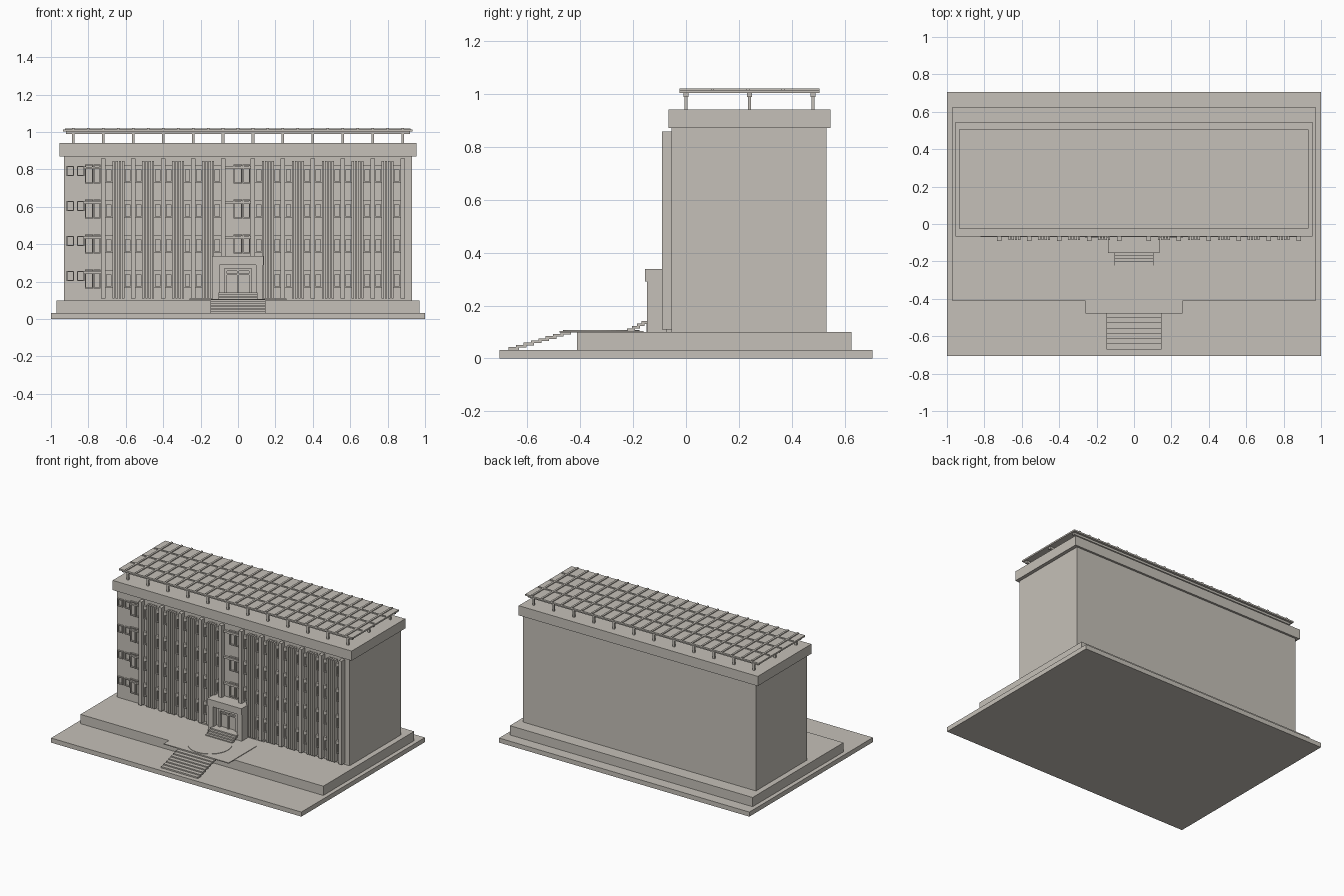
import bpy
import bmesh
from mathutils import Matrix, Vector

stone = bpy.data.materials.new("warm_grey_stone")
stone.diffuse_color = (0.56, 0.53, 0.48, 1)


def boxes(name, spans):
    """One object made of boxes given as (x0, x1, y0, y1, z0, z1)."""
    bm = bmesh.new()
    for x0, x1, y0, y1, z0, z1 in spans:
        centre = Vector(((x0 + x1) / 2, (y0 + y1) / 2, (z0 + z1) / 2))
        size = Matrix.Diagonal((x1 - x0, y1 - y0, z1 - z0, 1))
        bmesh.ops.create_cube(bm, size=1, matrix=Matrix.Translation(centre) @ size)
    mesh = bpy.data.meshes.new(name)
    bm.to_mesh(mesh)
    bm.free()
    mesh.materials.append(stone)
    obj = bpy.data.objects.new(name, mesh)
    bpy.context.collection.objects.link(obj)
    return obj


WALL = -0.055

# Ground, plinth and main block
boxes("ground_slab", [(-1, 1, -0.705, 0.705, 0, 0.033)])
boxes("plinth", [(-0.97, 0.97, -0.412, 0.625, 0.033, 0.1)])
boxes("main_block", [(-0.93, 0.93, WALL, 0.53, 0.1, 0.87)])
boxes("cornice", [(-0.955, 0.955, -0.067, 0.545, 0.87, 0.94)])

# Entrance terrace with a thin round inlay
boxes("terrace", [(-0.26, 0.26, -0.478, -0.16, 0.098, 0.104)])
bm = bmesh.new()
bmesh.ops.create_cone(bm, cap_ends=True, segments=48, radius1=0.145, radius2=0.145,
                      depth=0.004, matrix=Matrix.Translation((0, -0.32, 0.105)))
mesh = bpy.data.meshes.new("terrace_inlay")
bm.to_mesh(mesh)
bm.free()
mesh.materials.append(stone)
bpy.context.collection.objects.link(bpy.data.objects.new("terrace_inlay", mesh))

# Open flights of thin overlapping treads
boxes("lower_steps", [(-0.147, 0.147, -0.67 + 0.028 * i, -0.63 + 0.028 * i,
                       0.033 + 0.0083 * i, 0.043 + 0.0083 * i) for i in range(8)])
boxes("upper_steps", [(-0.105, 0.105, -0.222 + 0.018 * i, -0.192 + 0.018 * i,
                       0.104 + 0.009 * i, 0.114 + 0.009 * i) for i in range(4)])

# Entrance porch: cheeks, lintel, back wall and floor
boxes("porch", [
    (-0.138, -0.098, -0.148, WALL, 0.1, 0.29),
    (0.096, 0.134, -0.148, WALL, 0.1, 0.29),
    (-0.14, 0.136, -0.155, WALL, 0.29, 0.338),
    (-0.098, 0.096, -0.105, WALL, 0.1, 0.29),
    (-0.098, 0.096, -0.15, -0.105, 0.1, 0.14),
])
boxes("door_frame", [
    (-0.075, -0.06, -0.12, -0.105, 0.14, 0.27),
    (0.06, 0.075, -0.12, -0.105, 0.14, 0.27),
    (-0.075, 0.075, -0.12, -0.105, 0.258, 0.27),
    (-0.006, 0.006, -0.117, -0.105, 0.14, 0.258),
    (-0.06, 0.06, -0.115, -0.105, 0.235, 0.243),
])
boxes("entrance_kerbs", [(-0.26, -0.138, -0.075, WALL, 0.1, 0.11),
                         (0.134, 0.26, -0.075, WALL, 0.1, 0.11)])

# Tall piers and groups of four fins on the front
piers = [-0.72 + 0.16 * i for i in range(11)]
groups = [-0.64 + 0.16 * i for i in range(10) if i != 4]
pier_spans = []
for x in piers:
    foot = 0.33 if abs(x) < 0.1 else 0.11
    pier_spans.append((x - 0.012, x + 0.012, -0.09, WALL, foot, 0.858))
boxes("piers", pier_spans)
boxes("fins", [(x + d - 0.006, x + d + 0.006, -0.085, WALL, 0.11, 0.845)
               for x in groups for d in (-0.026, -0.0087, 0.0087, 0.026)])

# Windows: framed opening, mullion, head ledge and sill on each storey
small, frames, ledges = [], [], []


def window(x0, x1, z0, z1, out):
    t, y = 0.006, -0.066
    out += [(x0, x0 + t, y, WALL, z0, z1), (x1 - t, x1, y, WALL, z0, z1),
            (x0, x1, y, WALL, z1 - t, z1), (x0, x1, y, WALL, z0, z0 + t)]


for floor in range(4):
    z = 0.203 + 0.187 * floor
    window(-0.917, -0.877, z, z + 0.054, small)
    window(-0.862, -0.82, z, z + 0.054, small)
    window(-0.818, -0.775, z - 0.04, z + 0.063, frames)
    window(-0.773, -0.735, z - 0.04, z + 0.063, frames)
    ledges.append((-0.82, -0.732, -0.07, WALL, z + 0.04, z + 0.05))
    for x in groups:
        for side in (-1, 1):
            a, b = sorted((x + side * 0.032, x + side * 0.068))
            window(a, b, z - 0.035, z + 0.055, frames)
            ledges.append((a, b, -0.07, WALL, z + 0.035, z + 0.06))
    if floor:
        window(-0.024, 0.021, z - 0.04, z + 0.063, frames)
        window(0.025, 0.064, z - 0.04, z + 0.063, frames)
        ledges.append((-0.068, 0.068, -0.07, WALL, z + 0.04, z + 0.055))
boxes("small_windows", small)
boxes("window_frames", frames)
boxes("window_ledges", ledges)

# Roof canopy: posts, long beams, flat panel and raised grid of bars
rows = (0.0, 0.24, 0.48)
boxes("canopy_posts", [(-0.887 + 0.16 * i, -0.873 + 0.16 * i, y - 0.006, y + 0.006, 0.94, 0.99)
                       for i in range(12) for y in rows])
boxes("canopy_beams", [(-0.92, 0.92, y - 0.009, y + 0.009, 0.988, 1.003) for y in rows])
boxes("canopy_panel", [(-0.935, 0.932, -0.025, 0.505, 1.003, 1.014)])
boxes("canopy_cross_bars", [(-0.887 + 0.08 * i, -0.873 + 0.08 * i, -0.025, 0.505, 1.014, 1.02)
                            for i in range(23)])
boxes("canopy_long_bars", [(-0.925, 0.922, y - 0.006, y + 0.006, 1.014, 1.019)
                           for y in (0.1, 0.233, 0.366)])
